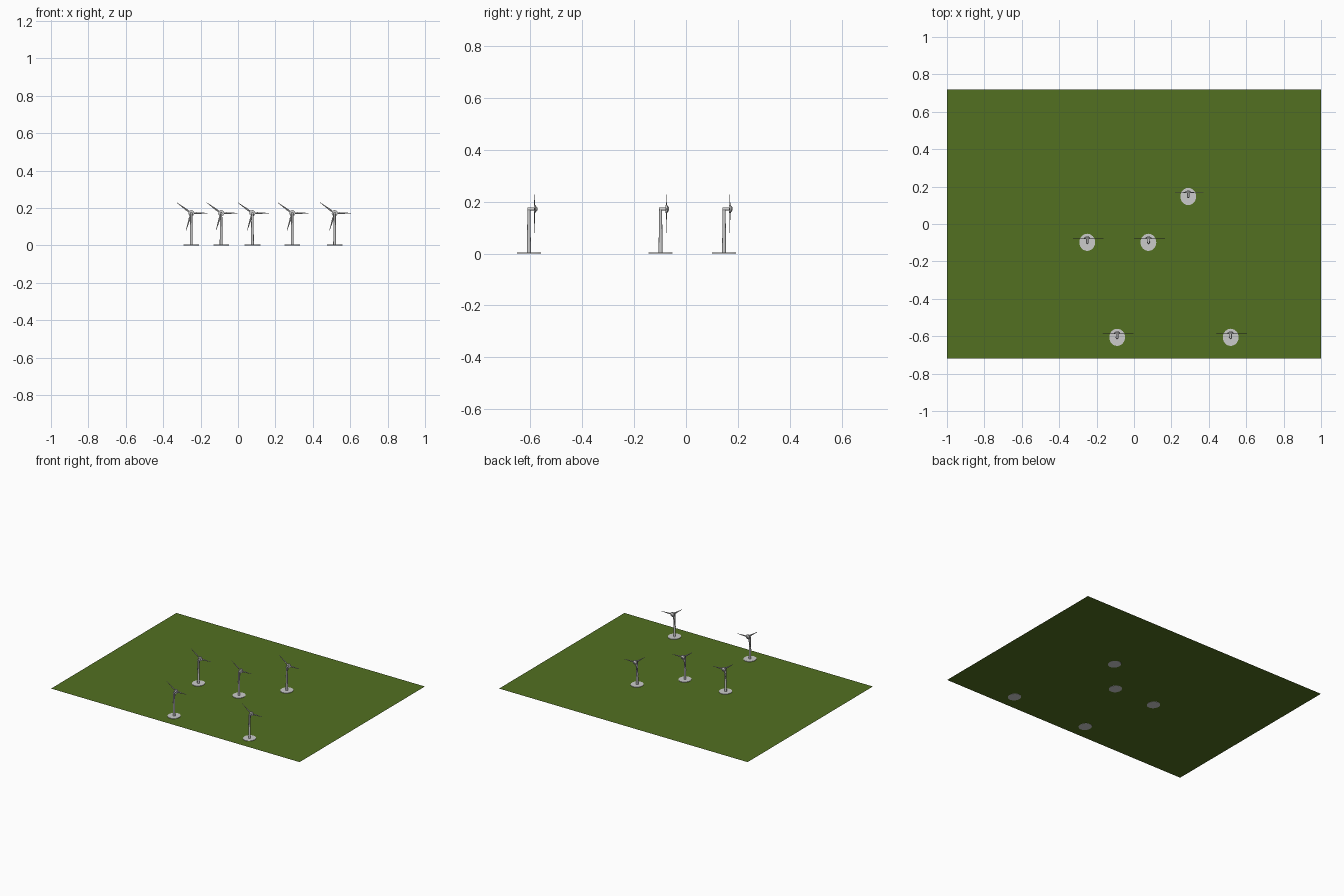
import bpy, bmesh, math
from mathutils import Matrix, Vector

if "Cube" in bpy.data.objects:
    bpy.data.objects.remove(bpy.data.objects["Cube"])


def material(name, rgb):
    m = bpy.data.materials.new(name)
    m.diffuse_color = (*rgb, 1)
    m.use_nodes = True
    m.node_tree.nodes["Principled BSDF"].inputs["Base Color"].default_value = m.diffuse_color
    return m


GRASS = material("grass green", (0.085, 0.16, 0.015))
GREY = material("light grey", (0.6, 0.6, 0.6))


def finish(name, bm, mat, loc=(0, 0, 0), smooth=True):
    bmesh.ops.recalc_face_normals(bm, faces=bm.faces)
    me = bpy.data.meshes.new(name)
    bm.to_mesh(me)
    bm.free()
    me.materials.append(mat)
    ob = bpy.data.objects.new(name, me)
    bpy.context.collection.objects.link(ob)
    ob.location = loc
    if smooth:
        bpy.ops.object.select_all(action='DESELECT')
        ob.select_set(True)
        bpy.context.view_layer.objects.active = ob
        bpy.ops.object.shade_smooth_by_angle(angle=math.radians(35))
    return ob


def lathe(bm, a, b, r1, r2, sides, squash=1.0):
    """Capped cone between two points; squash scales it along x."""
    a, b = Vector(a), Vector(b)
    d = b - a
    mat = Matrix.Translation((a + b) / 2) @ d.to_track_quat('Z', 'Y').to_matrix().to_4x4()
    if squash != 1.0:
        mat = Matrix.Diagonal((squash, 1, 1, 1)) @ mat
    bmesh.ops.create_cone(bm, cap_ends=True, segments=sides, radius1=r1, radius2=r2,
                          depth=d.length, matrix=mat)


HUB_Z, ROTOR_Y = 0.172, 0.022
TIPS = [(0.088, 0.0), (-0.077, 0.056), (-0.028, -0.093)]


def turbine(i, x, y):
    loc = (x, y, 0)
    # oval foundation pad
    bm = bmesh.new()
    lathe(bm, (0, 0, 0), (0, 0, 0.004), 0.046, 0.046, 24, 0.92)
    finish(f"foundation_{i}", bm, GREY, loc)
    # tapered tower
    bm = bmesh.new()
    lathe(bm, (0, 0, 0.003), (0, 0, HUB_Z), 0.008, 0.0055, 16)
    finish(f"tower_{i}", bm, GREY, loc)
    # nacelle, hub and nose cone
    bm = bmesh.new()
    lathe(bm, (0, -0.006, HUB_Z), (0, ROTOR_Y, HUB_Z), 0.006, 0.006, 12)
    finish(f"nacelle_{i}", bm, GREY, loc)
    bm = bmesh.new()
    lathe(bm, (0, ROTOR_Y - 0.003, HUB_Z), (0, ROTOR_Y + 0.004, HUB_Z), 0.016, 0.016, 16)
    lathe(bm, (0, ROTOR_Y + 0.004, HUB_Z), (0, ROTOR_Y + 0.011, HUB_Z), 0.013, 0.005, 16)
    finish(f"hub_{i}", bm, GREY, loc)
    # three thin tapered blades
    bm = bmesh.new()
    for tx, tz in TIPS:
        d = Vector((tx, 0, tz))
        side = Vector((-tz, 0, tx)).normalized()
        c = Vector((0, ROTOR_Y, HUB_Z))
        rings = []
        for t, w, h in ((0.08, 0.003, 0.002), (0.3, 0.005, 0.002), (1.0, 0.001, 0.0006)):
            p = c + d * t
            rings.append([bm.verts.new(p + q) for q in
                          (side * w, Vector((0, h, 0)), -side * w, Vector((0, -h, 0)))])
        for r, s in zip(rings, rings[1:]):
            for k in range(4):
                n = (k + 1) % 4
                bm.faces.new((r[k], r[n], s[n], s[k]))
        bm.faces.new(rings[0])
        bm.faces.new(rings[-1])
    finish(f"blades_{i}", bm, GREY, loc, smooth=False)


# flat field
bm = bmesh.new()
bmesh.ops.create_grid(bm, x_segments=1, y_segments=1, size=1,
                      matrix=Matrix.Diagonal((1, 0.72, 1, 1)))
finish("field", bm, GRASS, (0, 0, 0.001), smooth=False)

for i, (x, y) in enumerate([(-0.25, -0.098), (0.077, -0.098), (0.29, 0.147),
                            (-0.09, -0.606), (0.517, -0.606)], 1):
    turbine(i, x, y)
